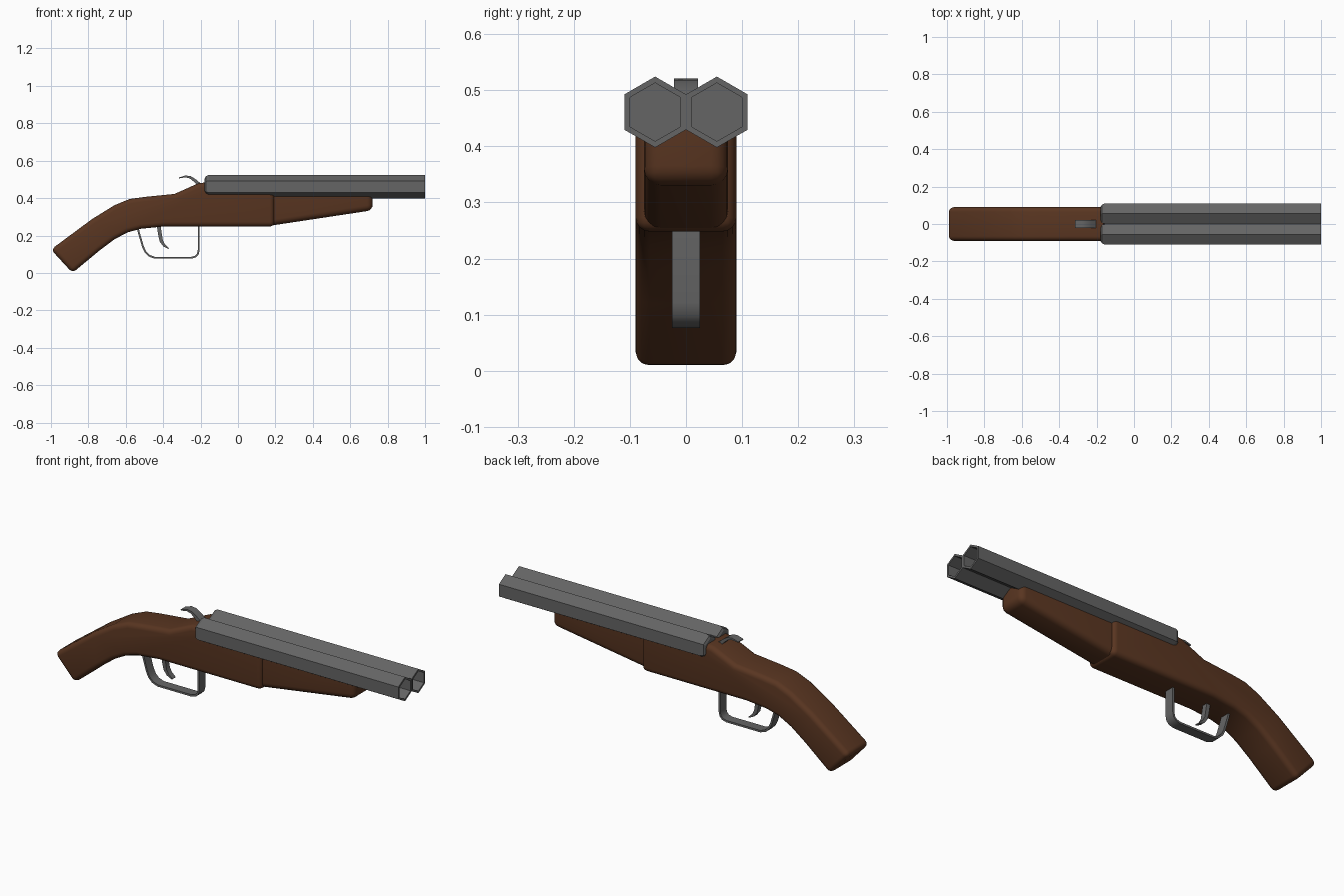
import bpy, bmesh, math
from mathutils import Vector

cube = bpy.data.objects.get("Cube")
if cube:
    bpy.data.objects.remove(cube, do_unlink=True)


def material(name, rgb):
    m = bpy.data.materials.new(name)
    m.use_nodes = True
    m.diffuse_color = (*rgb, 1)
    m.node_tree.nodes["Principled BSDF"].inputs["Base Color"].default_value = (*rgb, 1)
    return m


wood = material("brown wood", (0.10, 0.036, 0.015))
steel = material("grey steel", (0.13, 0.13, 0.13))


def finish(bm, name, mat, smooth_angle=None):
    bmesh.ops.recalc_face_normals(bm, faces=bm.faces)
    me = bpy.data.meshes.new(name)
    bm.to_mesh(me)
    bm.free()
    me.materials.append(mat)
    ob = bpy.data.objects.new(name, me)
    bpy.context.collection.objects.link(ob)
    if smooth_angle:
        bpy.ops.object.select_all(action="DESELECT")
        ob.select_set(True)
        bpy.context.view_layer.objects.active = ob
        bpy.ops.object.shade_smooth_by_angle(angle=math.radians(smooth_angle))
    return ob


def slab(profile, half_width):
    """Extrude a side profile (x, z) evenly across y."""
    bm = bmesh.new()
    face = bm.faces.new([bm.verts.new((x, -half_width, z)) for x, z in profile])
    out = bmesh.ops.extrude_face_region(bm, geom=[face])["geom"]
    moved = [v for v in out if isinstance(v, bmesh.types.BMVert)]
    bmesh.ops.translate(bm, verts=moved, vec=(0, 2 * half_width, 0))
    bmesh.ops.recalc_face_normals(bm, faces=bm.faces)
    return bm


def round_edges(bm, radius, keep):
    edges = [e for e in bm.edges
             if e.calc_face_angle(0) > math.radians(50) and keep(e)]
    bmesh.ops.bevel(bm, geom=edges, offset=radius, segments=4, profile=0.5,
                    affect="EDGES", clamp_overlap=True)


def strip(name, path, thickness, half_width):
    """Bent metal strip; thickness is listed per path point."""
    pts = [Vector(p) for p in path]
    left, right = [], []
    for i, p in enumerate(pts):
        d = (pts[min(i + 1, len(pts) - 1)] - pts[max(i - 1, 0)]).normalized()
        n = Vector((-d.y, d.x)) * thickness[i] / 2
        left.append(p + n)
        right.append(p - n)
    return finish(slab(left + right[::-1], half_width), name, steel, 35)


# Stock with grip and receiver
stock = slab([(-1, 0.125), (-0.885, 0), (-0.74, 0.12), (-0.66, 0.18),
              (-0.59, 0.217), (-0.52, 0.236), (-0.4, 0.248), (0.195, 0.248),
              (0.195, 0.44), (-0.15, 0.44), (-0.165, 0.484), (-0.21, 0.48),
              (-0.34, 0.422), (-0.5, 0.406), (-0.58, 0.395), (-0.66, 0.362),
              (-0.78, 0.288)], 0.09)
round_edges(stock, 0.025, lambda e: not all(v.co.x > -0.18 and v.co.z > 0.4 for v in e.verts))
finish(stock, "stock", wood, 40)

# Tapered wooden grip under the barrels
fore = slab([(0.17, 0.252), (0.72, 0.335), (0.72, 0.43), (0.17, 0.43)], 0.075)
round_edges(fore, 0.03, lambda e: any(v.co.x > 0.5 for v in e.verts)
            and not all(v.co.z > 0.42 for v in e.verts))
finish(fore, "fore_grip", wood, 40)

# Hexagonal barrels: rounded breech end, recessed bore at the muzzle
BREECH, MUZZLE, BORE_END = -0.178, 1.0, 0.74
for side, y in (("left", 0.055), ("right", -0.055)):
    bm = bmesh.new()
    rings = []
    for x, r in ((BREECH, 0.043), (BREECH + 0.006, 0.055), (BREECH + 0.022, 0.0632),
                 (MUZZLE, 0.0632), (MUZZLE, 0.052), (BORE_END, 0.052)):
        rings.append([bm.verts.new((x, y + r * math.sin(k * math.pi / 3),
                                    0.461 + r * math.cos(k * math.pi / 3)))
                      for k in range(6)])
    for a, b in zip(rings, rings[1:]):
        for k in range(6):
            j = (k + 1) % 6
            bm.faces.new((a[k], a[j], b[j], b[k]))
    bm.faces.new(rings[0])
    bm.faces.new(rings[-1])
    finish(bm, side + "_barrel", steel)

# Trigger guard loop
guard = [(-0.538, 0.25), (-0.53, 0.215), (-0.508, 0.14), (-0.495, 0.112),
         (-0.475, 0.092), (-0.445, 0.081), (-0.25, 0.081), (-0.228, 0.087),
         (-0.215, 0.1), (-0.21, 0.122), (-0.21, 0.26)]
strip("trigger_guard", guard, [0.01] * len(guard), 0.025)

# Curved trigger
strip("trigger", [(-0.425, 0.26), (-0.416, 0.2), (-0.41, 0.17), (-0.395, 0.147), (-0.37, 0.13)],
      [0.02, 0.02, 0.018, 0.014, 0.005], 0.014)

# Curved hammer
strip("hammer", [(-0.205, 0.47), (-0.232, 0.495), (-0.255, 0.511), (-0.28, 0.516), (-0.315, 0.508)],
      [0.02, 0.016, 0.013, 0.01, 0.005], 0.021)
